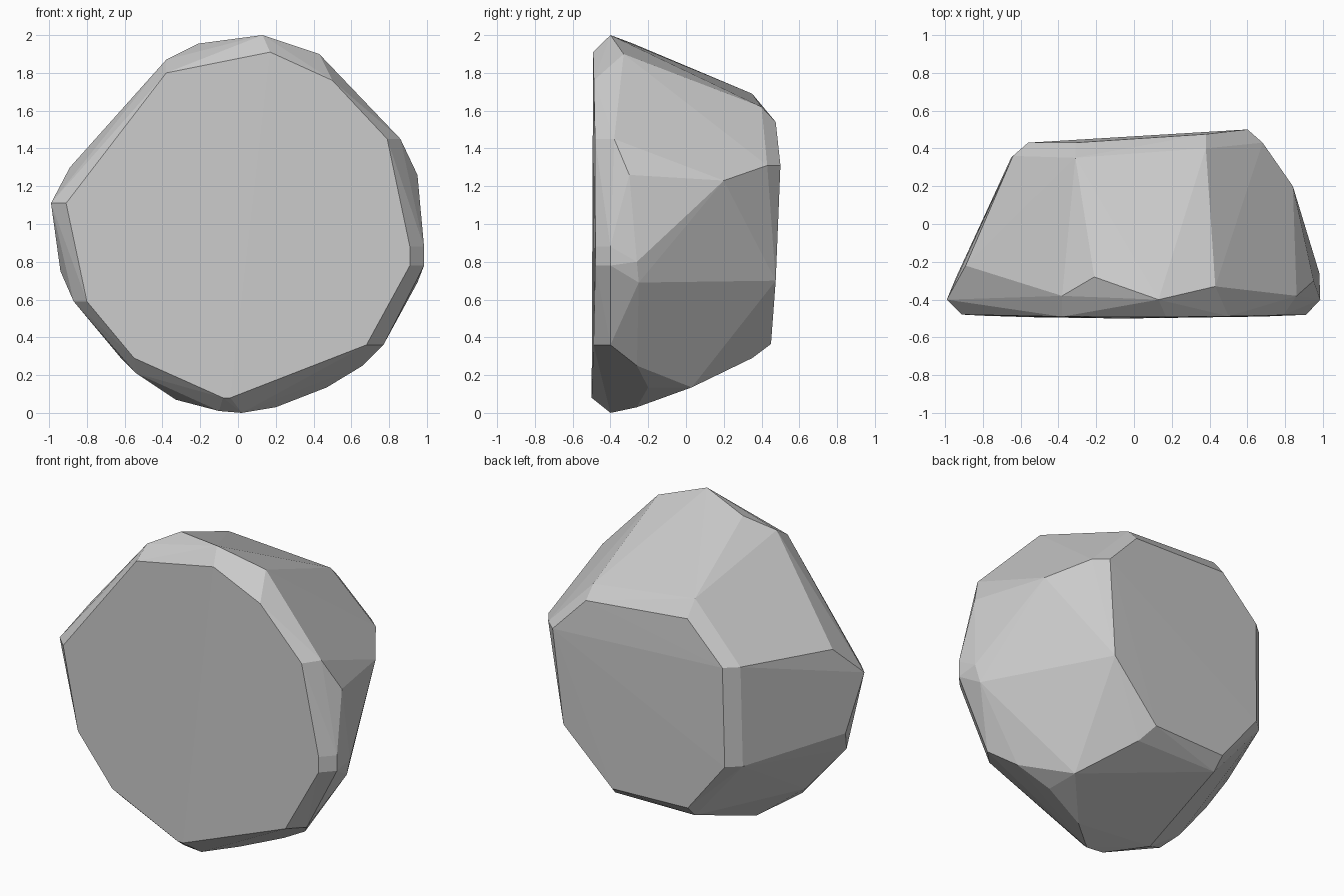
import bpy, bmesh

# large front facet (x, z); its y follows a very slight bulge
front = [(-.91, 1.11), (-.38, 1.80), (.17, 1.91), (.50, 1.76), (.79, 1.45), (.91, .88),
         (.91, .78), (.68, .36), (-.04, .08), (-.08, .08), (-.55, .29), (-.80, .59)]

# widest ring, just behind the front facet
rim = [(-.99, -.40, 1.11), (-.89, -.22, 1.30), (-.38, -.38, 1.87), (-.21, -.28, 1.955),
       (.13, -.40, 2.0), (.43, -.33, 1.90), (.86, -.38, 1.45), (.95, -.30, 1.26),
       (.98, -.26, .80), (.985, -.40, .88), (.985, -.40, .78), (.95, -.25, .69),
       (.77, -.40, .36), (.66, -.26, .25), (.47, -.20, .135), (.47, .03, .135),
       (.20, -.26, .03), (.02, -.40, 0), (-.10, -.40, .01), (-.33, -.25, .07),
       (-.62, -.33, .29), (-.54, -.41, .21), (-.87, -.39, .59), (-.94, -.28, .75)]

# back facet corners and the narrow bevel around them
back = [(.60, .50, 1.31), (.38, .475, 1.54), (-.31, .43, 1.59), (-.56, .43, 1.34),
        (-.57, .42, .70), (-.31, .425, .37), (.21, .45, .365), (.54, .475, .70)]
bevel = [(.68, .43, 1.31), (.84, .20, 1.23), (.38, .40, 1.62), (-.31, .35, 1.69),
         (-.64, .36, 1.34), (-.65, .35, .70), (-.31, .35, .295), (.26, .35, .29)]

points = [(x, -.5 + .02 * x * x + .004 * z, z) for x, z in front] + rim + back + bevel

# faceted stone: convex hull of the corner points
bm = bmesh.new()
for p in points:
    bm.verts.new(p)
hull = bmesh.ops.convex_hull(bm, input=bm.verts[:])
inner = {g for g in hull["geom_interior"] + hull["geom_unused"] if isinstance(g, bmesh.types.BMVert)}
bmesh.ops.delete(bm, geom=list(inner), context='VERTS')
bmesh.ops.recalc_face_normals(bm, faces=bm.faces[:])
mesh = bpy.data.meshes.new("stone")
bm.to_mesh(mesh)
bm.free()
stone = bpy.data.objects.new("stone", mesh)
bpy.context.collection.objects.link(stone)
